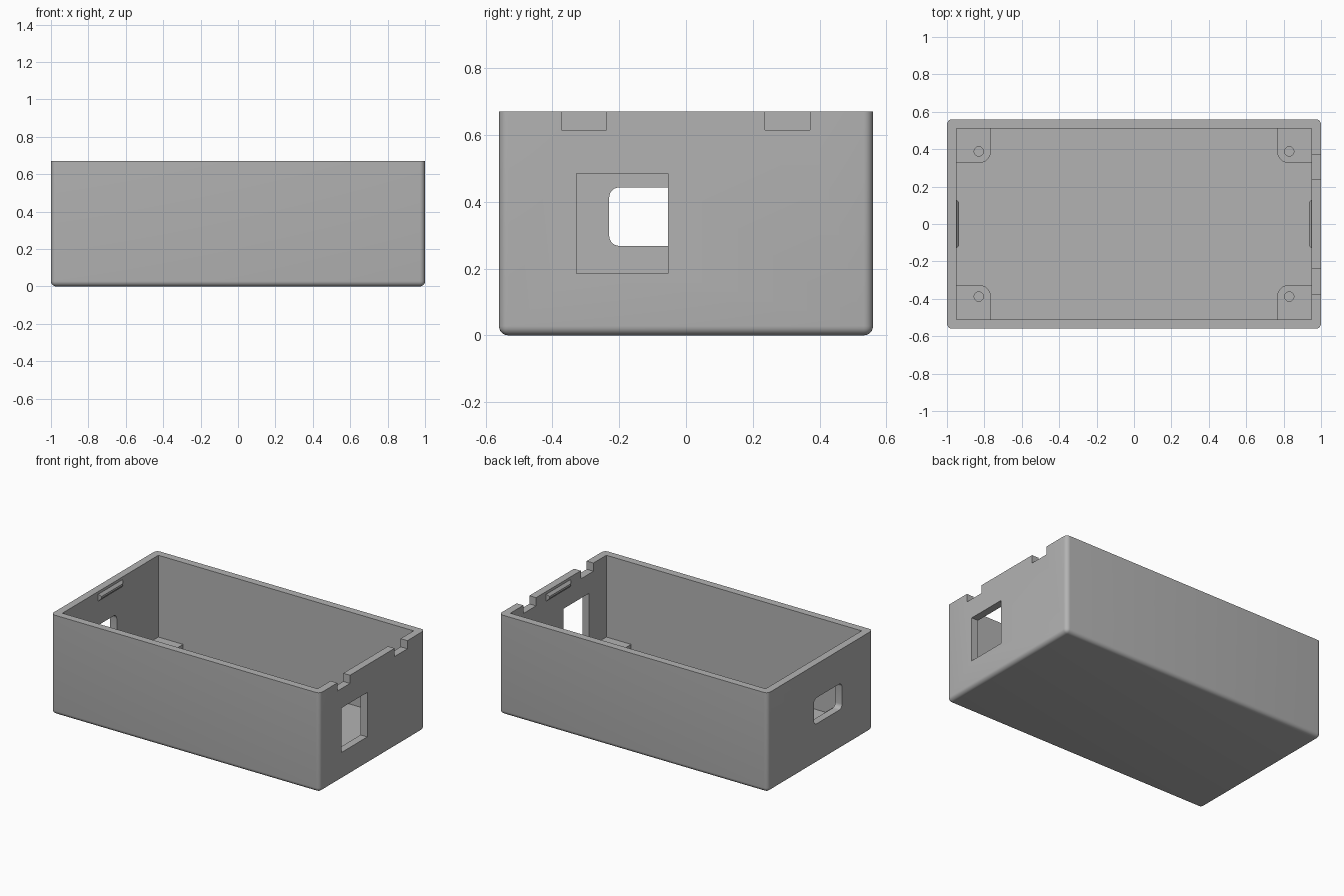
import bpy, bmesh, math
from mathutils import Matrix, Vector

cube = bpy.data.objects.get("Cube")
if cube:
    bpy.data.objects.remove(cube, do_unlink=True)

HX, HY, H = 1.0, 0.56, 0.67      # outer half sizes and height
WALL, FLOOR = 0.05, 0.05
IX, IY = HX - WALL, HY - WALL    # inner half sizes

grey = bpy.data.materials.new("plain grey")
grey.use_nodes = True
colour = (0.45, 0.45, 0.45, 1)
grey.diffuse_color = colour
grey.node_tree.nodes["Principled BSDF"].inputs["Base Color"].default_value = colour


def finish(name, bm):
    bmesh.ops.recalc_face_normals(bm, faces=bm.faces)
    mesh = bpy.data.meshes.new(name)
    bm.to_mesh(mesh)
    bm.free()
    mesh.materials.append(grey)
    obj = bpy.data.objects.new(name, mesh)
    bpy.context.collection.objects.link(obj)
    return obj


def box(name, x, y, z, radius=0, pick=None, segments=6):
    """Box from three (low, high) ranges; pick chooses the edges to round."""
    bm = bmesh.new()
    bmesh.ops.create_cube(bm, size=1)
    for v in bm.verts:
        v.co = Vector([r[0] if c < 0 else r[1] for c, r in zip(v.co, (x, y, z))])
    if pick:
        bmesh.ops.bevel(bm, geom=[e for e in bm.edges if pick(e)], offset=radius,
                        segments=segments, profile=0.5, affect='EDGES')
    return finish(name, bm)


def along(edge, axis):
    a, b = edge.verts
    return abs(a.co[axis] - b.co[axis]) > 1e-4


def cut(obj, cutters):
    """Subtract the cutters, bake the result and remove them."""
    for c in cutters:
        c.hide_render = True
        mod = obj.modifiers.new("cut", 'BOOLEAN')
        mod.operation, mod.solver, mod.object = 'DIFFERENCE', 'EXACT', c
    bpy.context.view_layer.update()
    mesh = bpy.data.meshes.new_from_object(obj.evaluated_get(bpy.context.evaluated_depsgraph_get()))
    obj.modifiers.clear()
    obj.data = mesh
    for c in cutters:
        bpy.data.objects.remove(c, do_unlink=True)


def smooth(obj):
    bpy.ops.object.select_all(action='DESELECT')
    obj.select_set(True)
    bpy.context.view_layer.objects.active = obj
    bpy.ops.object.shade_smooth_by_angle(angle=math.radians(30))


# Open tray with rounded upright and bottom edges
shell = box("shell", (-HX, HX), (-HY, HY), (0, H), 0.028,
            lambda e: along(e, 2) or all(v.co.z < 0.01 for v in e.verts))
end_wall = (IX - 0.02, HX + 0.05)
cut(shell, [
    box("cavity", (-IX, IX), (-IY, IY), (FLOOR, H + 0.1)),
    box("front_notch", end_wall, (-0.373, -0.238), (0.615, H + 0.1)),
    box("back_notch", end_wall, (0.237, 0.372), (0.615, H + 0.1)),
    box("window", end_wall, (-0.328, -0.054), (0.185, 0.484)),
    box("slot", (-HX - 0.05, -IX + 0.02), (-0.23, 0.068), (0.268, 0.443),
        0.03, lambda e: along(e, 0)),
])
smooth(shell)

# Corner posts, each with one rounded corner and a blind screw hole
for sx, side in ((-1, "right"), (1, "left")):
    for sy, end in ((-1, "front"), (1, "back")):
        inner = (sx * 0.765, sy * 0.325)
        post = box(f"{end}_{side}_post",
                   sorted((inner[0], sx * (IX + 0.01))),
                   sorted((inner[1], sy * (IY + 0.01))), (FLOOR - 0.01, 0.12), 0.065,
                   lambda e: all((v.co.xy - Vector(inner)).length < 1e-4 for v in e.verts))
        bm = bmesh.new()
        bmesh.ops.create_cone(bm, cap_ends=True, segments=32, radius1=0.025, radius2=0.025,
                              depth=0.3, matrix=Matrix.Translation((sx * 0.83, sy * 0.388, 0.1)))
        cut(post, [finish("screw_hole", bm)])
        smooth(post)

# Snap ridges inside both end walls: wedge section with tapered ends
for sx, side in ((-1, "right"), (1, "left")):
    bm = bmesh.new()
    rings = []
    for depth, half, low, high in ((-0.005, 0.13, 0.605, 0.652), (0, 0.13, 0.605, 0.652),
                                   (0.015, 0.115, 0.622, 0.635)):
        rings.append([bm.verts.new((sx * (IX - depth), y, z)) for y, z in
                      ((-half, low), (half, low), (half, high), (-half, high))])
    for a, b in zip(rings, rings[1:]):
        for i in range(4):
            j = (i + 1) % 4
            bm.faces.new((a[i], a[j], b[j], b[i]))
    bm.faces.new(rings[0])
    bm.faces.new(rings[-1])
    finish(f"{side}_snap_ridge", bm)
